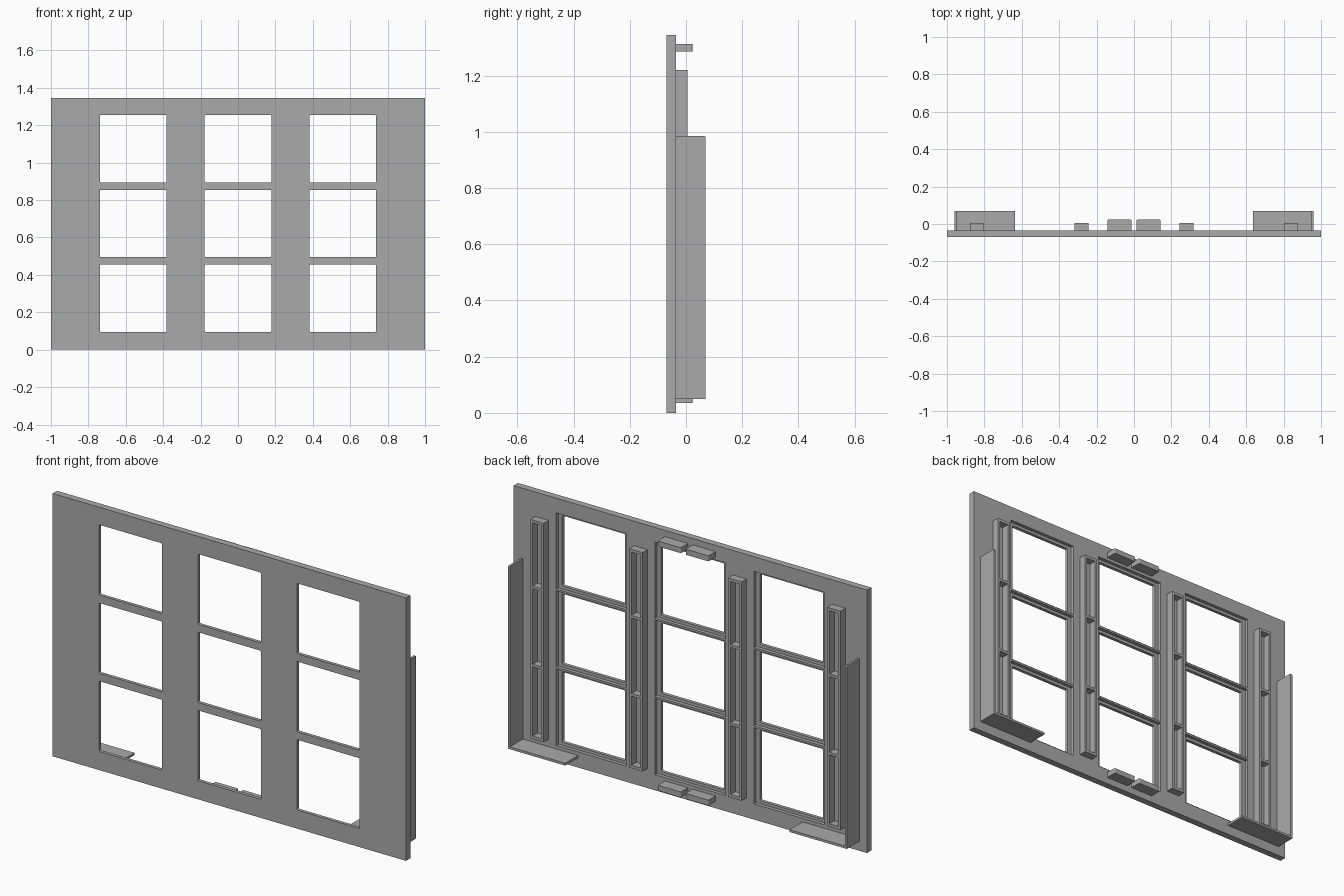
import bpy
import bmesh
from mathutils import Vector

cube = bpy.data.objects.get("Cube")
if cube:
    bpy.data.objects.remove(cube, do_unlink=True)

grey = bpy.data.materials.new("plain grey")
grey.use_nodes = True
grey.diffuse_color = (0.4, 0.4, 0.4, 1)
grey.node_tree.nodes["Principled BSDF"].inputs["Base Color"].default_value = (0.4, 0.4, 0.4, 1)

FRONT, BACK = -0.07, -0.035   # faces of the main panel
JOIN = BACK - 0.003           # fittings sink slightly into the panel


def add_box(bm, x, y, z, round_axis=None, radius=0.005):
    """Add a box from its ranges, optionally rounding the edges along one axis."""
    verts = bmesh.ops.create_cube(bm, size=1)["verts"]
    for v in verts:
        v.co = Vector([(a + b) / 2 + c * (b - a) for (a, b), c in zip((x, y, z), v.co)])
    if round_axis is not None:
        edges = {e for v in verts for e in v.link_edges}
        along = [e for e in edges
                 if abs((e.verts[0].co - e.verts[1].co).normalized()[round_axis]) > 0.9]
        bmesh.ops.bevel(bm, geom=along, offset=radius, segments=3,
                        profile=0.5, affect='EDGES')


def make(name, boxes, round_axis=None, radius=0.005):
    bm = bmesh.new()
    for box in boxes:
        add_box(bm, *box, round_axis=round_axis, radius=radius)
    mesh = bpy.data.meshes.new(name)
    bm.to_mesh(mesh)
    bm.free()
    mesh.materials.append(grey)
    obj = bpy.data.objects.new(name, mesh)
    bpy.context.collection.objects.link(obj)
    return obj


def cut(target, cutter):
    """Subtract the cutter, then remove it."""
    mod = target.modifiers.new("cut", 'BOOLEAN')
    mod.operation = 'DIFFERENCE'
    mod.solver = 'EXACT'
    mod.object = cutter
    bpy.context.view_layer.objects.active = target
    bpy.ops.object.modifier_apply(modifier=mod.name)
    bpy.data.objects.remove(cutter, do_unlink=True)


# Panel with three by three openings, each rebated from behind
panel = make("panel", [((-1, 1), (FRONT, BACK), (0, 1.345))])
cells = [(x, z) for x in (-0.56, 0, 0.56) for z in (0.275, 0.675, 1.075)]


def window_boxes(half_w, half_h, y):
    return [((x - half_w, x + half_w), y, (z - half_h, z + half_h)) for x, z in cells]


cut(panel, make("opening_cutter", window_boxes(0.178, 0.18, (-0.1, 0)), 1))
cut(panel, make("rebate_cutter", window_boxes(0.2, 0.195, (-0.053, 0))))

# Hollow upright channels with two cross dividers
for name, x in (("outer_right", -0.84), ("inner_right", -0.28),
                ("inner_left", 0.28), ("outer_left", 0.84)):
    channel = make(name + "_channel", [((x - 0.038, x + 0.038), (JOIN, 0.005), (0.1, 1.22))])
    pockets = [((x - 0.025, x + 0.025), (BACK, 0.05), z)
               for z in ((0.115, 0.468), (0.482, 0.868), (0.882, 1.205))]
    cut(channel, make("pocket_cutter", pockets))

# Paired tabs at the top and bottom centre
for level, z in (("lower", (0.035, 0.063)), ("upper", (1.285, 1.313))):
    for side, x in (("right", (-0.143, -0.013)), ("left", (0.013, 0.143))):
        make(f"{level}_{side}_tab", [(x, (JOIN, 0.023), z)], 2, 0.006)

# Corner brackets: tall side plate on a short shelf
for side, s in (("right", -1), ("left", 1)):
    upright = tuple(sorted((s * 0.948, s * 0.959)))
    shelf = tuple(sorted((s * 0.635, s * 0.959)))
    make(side + "_side_plate", [(upright, (JOIN, 0.07), (0.05, 0.985))], 0, 0.005)
    make(side + "_shelf", [(shelf, (JOIN, 0.07), (0.05, 0.062))])
